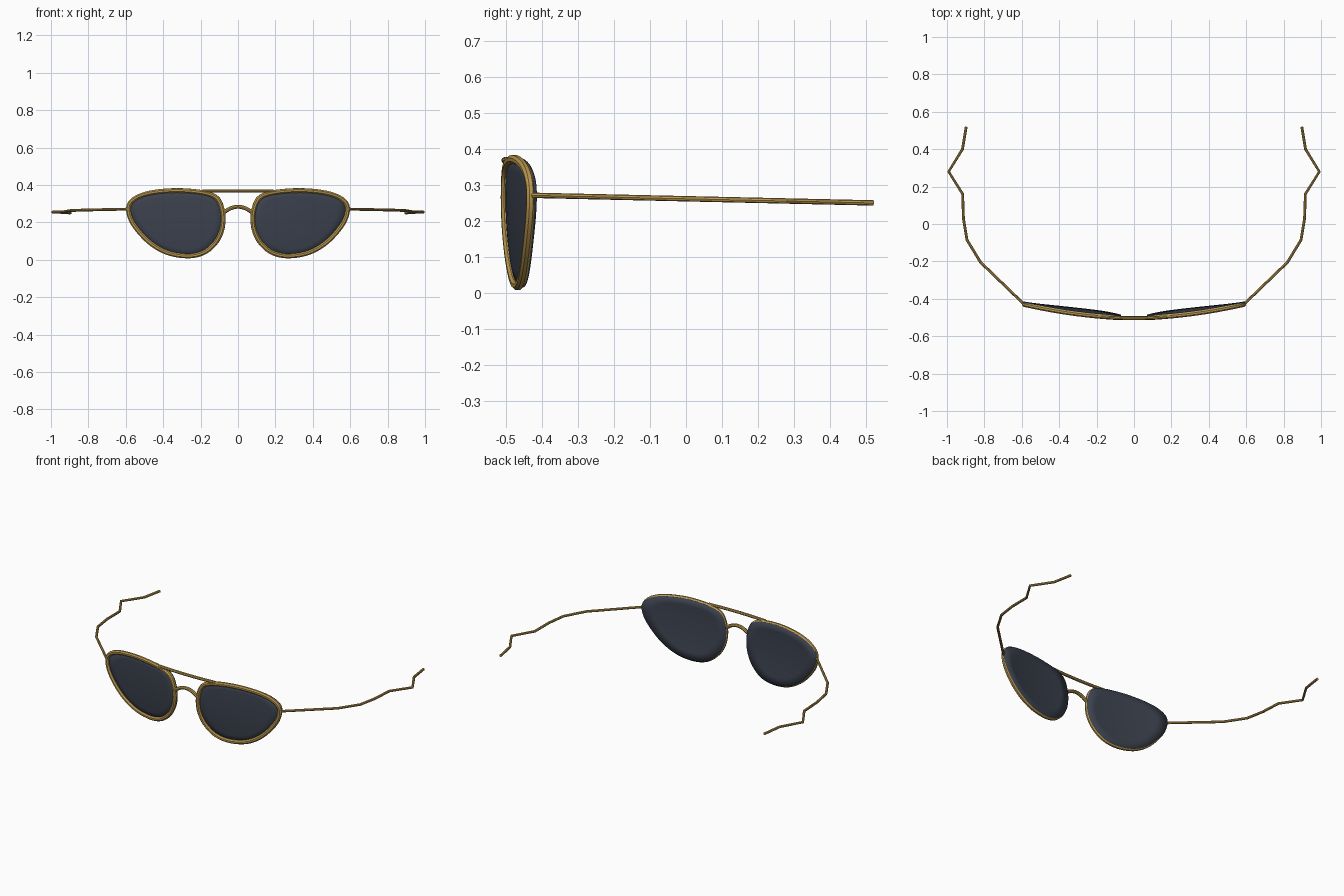
import bpy, bmesh
from mathutils import Vector

if "Cube" in bpy.data.objects:
    bpy.data.objects.remove(bpy.data.objects["Cube"])


def material(name, rgb):
    m = bpy.data.materials.new(name)
    m.diffuse_color = (*rgb, 1)
    m.use_nodes = True
    m.node_tree.nodes["Principled BSDF"].inputs["Base Color"].default_value = m.diffuse_color
    return m


GOLD = material("gold metal", (0.50, 0.32, 0.08))
DARK = material("dark glass", (0.045, 0.054, 0.077))


def face_y(x, z):
    # wraparound curve shared by rims, lenses and bars
    return -0.503 + 0.21 * x * x + 0.3 * (z - 0.28) ** 2


def smooth_loop(pts, steps=5):
    # closed Catmull-Rom spline through the points
    out, n = [], len(pts)
    p = [Vector(q) for q in pts]
    for i in range(n):
        a, b, c, d = (p[(i + k) % n] for k in (-1, 0, 1, 2))
        for s in range(steps):
            t = s / steps
            out.append(0.5 * (2 * b + (c - a) * t + (2 * a - 5 * b + 4 * c - d) * t * t
                              + (3 * b - a - 3 * c + d) * t ** 3))
    return out


def mirror(ob):
    ob.modifiers.new("mirror", 'MIRROR').use_axis[0] = True


def tube(name, pts, radius, closed=False, mirrored=False):
    cu = bpy.data.curves.new(name, 'CURVE')
    cu.dimensions = '3D'
    cu.bevel_depth = radius
    cu.bevel_resolution = 2
    cu.use_fill_caps = not closed
    sp = cu.splines.new('POLY')
    sp.points.add(len(pts) - 1)
    for p, co in zip(sp.points, pts):
        p.co = (*co, 1)
    sp.use_cyclic_u = closed
    ob = bpy.data.objects.new(name, cu)
    bpy.context.collection.objects.link(ob)
    bpy.ops.object.select_all(action='DESELECT')
    ob.select_set(True)
    bpy.context.view_layer.objects.active = ob
    bpy.ops.object.convert(target='MESH')
    ob = bpy.context.object
    ob.name = name
    ob.data.materials.clear()
    ob.data.materials.append(GOLD)
    bpy.ops.object.shade_smooth_by_angle(angle=0.7)
    if mirrored:
        mirror(ob)
    return ob


# Rims: rounded teardrop outline bent onto the face curve
outline = smooth_loop([
    (0.079, 0.21), (0.086, 0.275), (0.115, 0.332), (0.19, 0.360), (0.33, 0.371),
    (0.47, 0.358), (0.555, 0.325), (0.586, 0.275), (0.562, 0.195), (0.48, 0.099),
    (0.38, 0.039), (0.27, 0.020), (0.185, 0.037), (0.125, 0.085), (0.091, 0.145)])
tube("rims", [(p.x, face_y(p.x, p.y), p.y) for p in outline], 0.013, True, True)

# Lenses: concentric rings on the same curve, seated against the back of the rims
centre = Vector((0.31, 0.21))
bm = bmesh.new()
rings = []
for f in (1.035, 0.8, 0.55, 0.28):
    ring = []
    for p in outline:
        q = centre + (p - centre) * f
        ring.append(bm.verts.new((q.x, face_y(q.x, q.y), q.y)))
    rings.append(ring)
mid = bm.verts.new((centre.x, face_y(*centre), centre.y))
n = len(outline)
for i in range(n):
    j = (i + 1) % n
    for a, b in zip(rings, rings[1:]):
        bm.faces.new((a[i], a[j], b[j], b[i]))
    bm.faces.new((rings[-1][i], rings[-1][j], mid))
bmesh.ops.recalc_face_normals(bm, faces=bm.faces)
if sum(f.normal.y for f in bm.faces) > 0:
    bmesh.ops.reverse_faces(bm, faces=bm.faces)
me = bpy.data.meshes.new("lenses")
bm.to_mesh(me)
bm.free()
lens = bpy.data.objects.new("lenses", me)
bpy.context.collection.objects.link(lens)
me.materials.append(DARK)
bpy.ops.object.select_all(action='DESELECT')
lens.select_set(True)
bpy.context.view_layer.objects.active = lens
bpy.ops.object.shade_smooth_by_angle(angle=0.7)
sol = lens.modifiers.new("thickness", 'SOLIDIFY')
sol.thickness = 0.015
sol.offset = -1
mirror(lens)

# Brow bar across the top
tube("brow_bar", [(x, face_y(x, 0.368) - 0.003, 0.368)
                  for x in (-0.19, -0.12, -0.06, 0, 0.06, 0.12, 0.19)], 0.009)

# Arched nose bridge
tube("nose_bridge", [(x, face_y(x, 0.28), 0.284 - 5.5 * x * x)
                     for x in [k * 0.0125 for k in range(-6, 7)]], 0.0105)

# Temples: bent wire arms
arm = [(0.592, -0.425), (0.82, -0.205), (0.893, -0.085), (0.912, 0.03),
       (0.916, 0.16), (0.991, 0.28), (0.917, 0.40), (0.897, 0.52)]
tube("temples", [(x, y, 0.271 - 0.021 * (y + 0.42) / 0.94) for x, y in arm],
     0.0075, mirrored=True)
